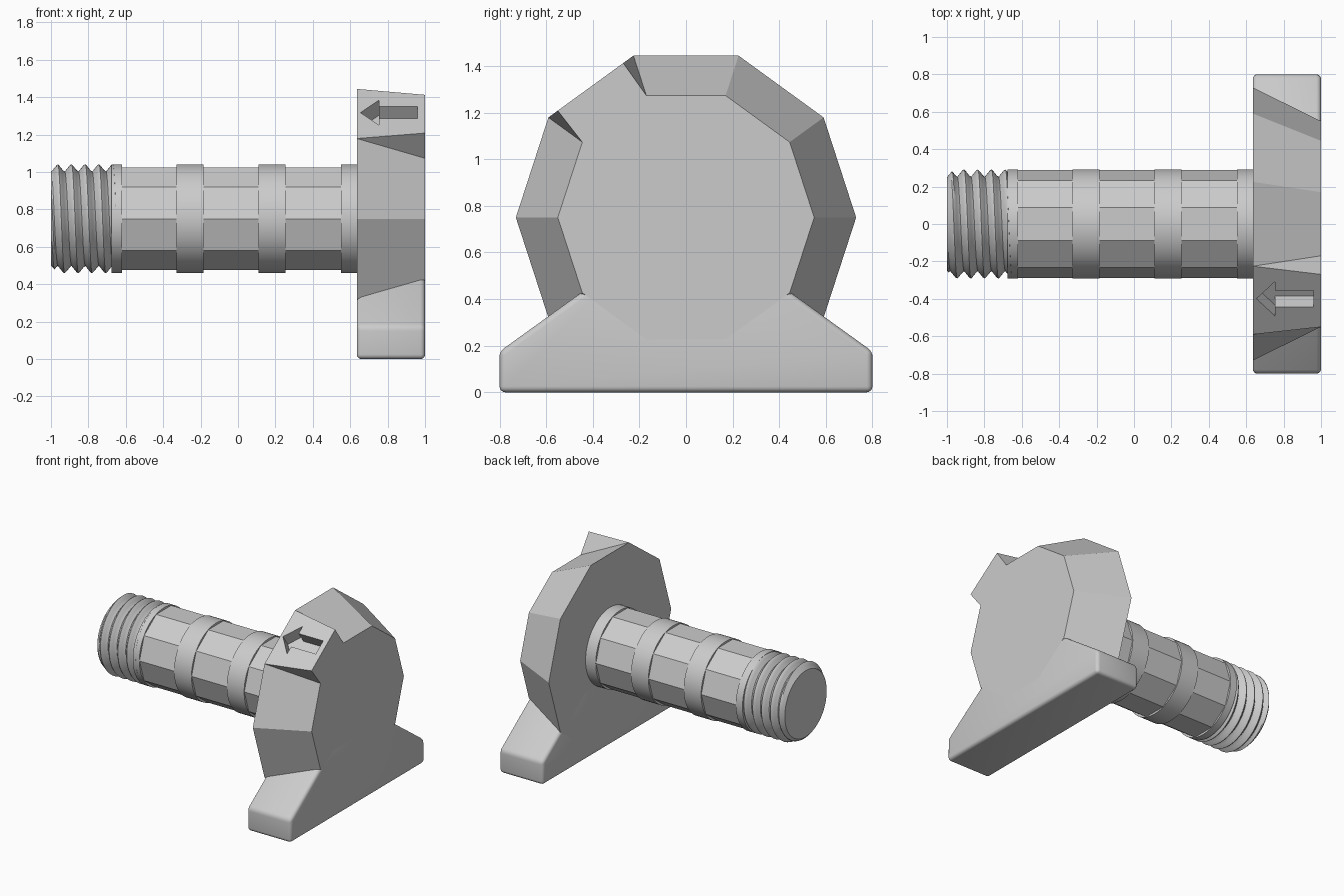
import bpy, bmesh
from math import sin, cos, pi, tau, radians
from mathutils import Vector

if "Cube" in bpy.data.objects:
    bpy.data.objects.remove(bpy.data.objects["Cube"])

AXIS_Z = 0.75
BACK, FACE = 0.635, 1.0

grey = bpy.data.materials.new("plain_grey")
grey.use_nodes = True
grey.diffuse_color = (0.6, 0.6, 0.6, 1)
grey.node_tree.nodes["Principled BSDF"].inputs["Base Color"].default_value = grey.diffuse_color


def finish(name, bm, smooth=False):
    bmesh.ops.recalc_face_normals(bm, faces=bm.faces)
    mesh = bpy.data.meshes.new(name)
    bm.to_mesh(mesh)
    bm.free()
    mesh.materials.append(grey)
    obj = bpy.data.objects.new(name, mesh)
    bpy.context.collection.objects.link(obj)
    activate(obj)
    if smooth:
        bpy.ops.object.shade_smooth_by_angle(angle=radians(30))
    return obj


def activate(obj):
    bpy.ops.object.select_all(action='DESELECT')
    obj.select_set(True)
    bpy.context.view_layer.objects.active = obj


def polar(x, radius, angle):
    return Vector((x, radius * cos(angle), AXIS_Z + radius * sin(angle)))


def rod(name, x0, x1, radius, sides, smooth):
    bm = bmesh.new()
    loops = [[bm.verts.new(polar(x, radius, tau * i / sides)) for i in range(sides)]
             for x in (x0, x1)]
    for loop in loops:
        bm.faces.new(loop)
    for i in range(sides):
        j = (i + 1) % sides
        bm.faces.new((loops[0][i], loops[0][j], loops[1][j], loops[1][i]))
    return finish(name, bm, smooth)


def prism(name, outline, offset):
    bm = bmesh.new()
    face = bm.faces.new([bm.verts.new(p) for p in outline])
    new = bmesh.ops.extrude_face_region(bm, geom=[face])["geom"]
    bmesh.ops.translate(bm, vec=offset, verts=[v for v in new if isinstance(v, bmesh.types.BMVert)])
    return finish(name, bm)


# Shaft with ten flat sides, and the round bands that hug it
rod("shaft", -0.65, BACK + 0.05, 0.289, 10, False)
for name, x0, x1 in (("thread_collar", -0.675, -0.62), ("outer_band", -0.33, -0.185),
                     ("inner_band", 0.11, 0.255), ("knob_collar", 0.55, BACK + 0.05)):
    rod(name, x0, x1, 0.291, 64, True)

# Screw thread: rows follow the helix and are clamped at both ends
PITCH, SEG, STEPS = 0.0735, 64, 8
START, END = -1.0, -0.65


def thread_point(k, i):
    turn = i / SEG
    x = min(max(START + PITCH * (k / STEPS + turn - 1), START), END)
    phase = ((x + 0.965) / PITCH - turn + 0.25) % 1
    crest = abs(2 * phase - 1)
    radius = min(0.25 + 0.046 * min(crest, 0.9), 0.25 + 1.2 * (x - START))
    return polar(x, radius, tau * turn)


bm = bmesh.new()
rows = int((END - START) / PITCH + 2) * STEPS
grid = [[bm.verts.new(thread_point(k, i)) for i in range(SEG + 1)] for k in range(rows + 1)]
for k in range(rows):
    for i in range(SEG):
        bm.faces.new((grid[k][i], grid[k][i + 1], grid[k + 1][i + 1], grid[k + 1][i]))
bmesh.ops.remove_doubles(bm, verts=bm.verts, dist=0.0002)
bmesh.ops.holes_fill(bm, edges=[e for e in bm.edges if e.is_boundary], sides=0)
finish("screw_thread", bm, True)

# Ten-sided tapered knob; one side stays untapered to carry the arrow
bm = bmesh.new()
wide = [bm.verts.new(polar(BACK, 0.73, tau * i / 10)) for i in range(10)]
small = [bm.verts.new(polar(FACE, 0.55, tau * i / 10)) for i in range(10)]
low, high = wide[3].co.copy(), wide[4].co.copy()
ledge = [bm.verts.new(low.lerp(high, t) + Vector((FACE - BACK, 0, 0))) for t in (0.12, 0.89)]
bm.faces.new(wide)
bm.faces.new(small[:4] + ledge + small[4:])
for i in range(10):
    j = (i + 1) % 10
    if i != 3:
        bm.faces.new((wide[i], wide[j], small[j], small[i]))
bm.faces.new((wide[3], wide[4], ledge[1], ledge[0]))
bm.faces.new((wide[3], ledge[0], small[3]))
bm.faces.new((wide[4], small[4], ledge[1]))
knob = finish("knob", bm)

# Arrow recess cut into the untapered side
along = (low - high).normalized()
normal = Vector((0, cos(0.7 * pi), sin(0.7 * pi)))
centre = (low + high) / 2 + along * 0.01
centre.x = 0
half = [(0.655, 0), (0.755, 0.115), (0.755, 0.055), (0.96, 0.055)]
outline = half + [(x, -v) for x, v in reversed(half[1:])]
cutter = prism("arrow_cutter", [centre + Vector((x, 0, 0)) + along * v + normal * 0.05
                                for x, v in outline], normal * -0.15)
cutter.hide_render = True
cut = knob.modifiers.new("arrow_recess", 'BOOLEAN')
cut.operation = 'DIFFERENCE'
cut.solver = 'EXACT'
cut.object = cutter
activate(knob)
bpy.ops.object.modifier_apply(modifier=cut.name)
bpy.data.objects.remove(cutter)

# Foot with sloping shoulders and rounded edges
side = [(0.8, 0), (0.8, 0.175), (0.3, 0.535)]
outline = [(BACK, y, z) for y, z in side] + [(BACK, -y, z) for y, z in reversed(side)]
foot = prism("foot", outline, Vector((FACE - BACK, 0, 0)))
bevel = foot.modifiers.new("rounded_edges", 'BEVEL')
bevel.width = 0.025
bevel.segments = 4
activate(foot)
bpy.ops.object.modifier_apply(modifier=bevel.name)
bpy.ops.object.shade_smooth_by_angle(angle=radians(30))
